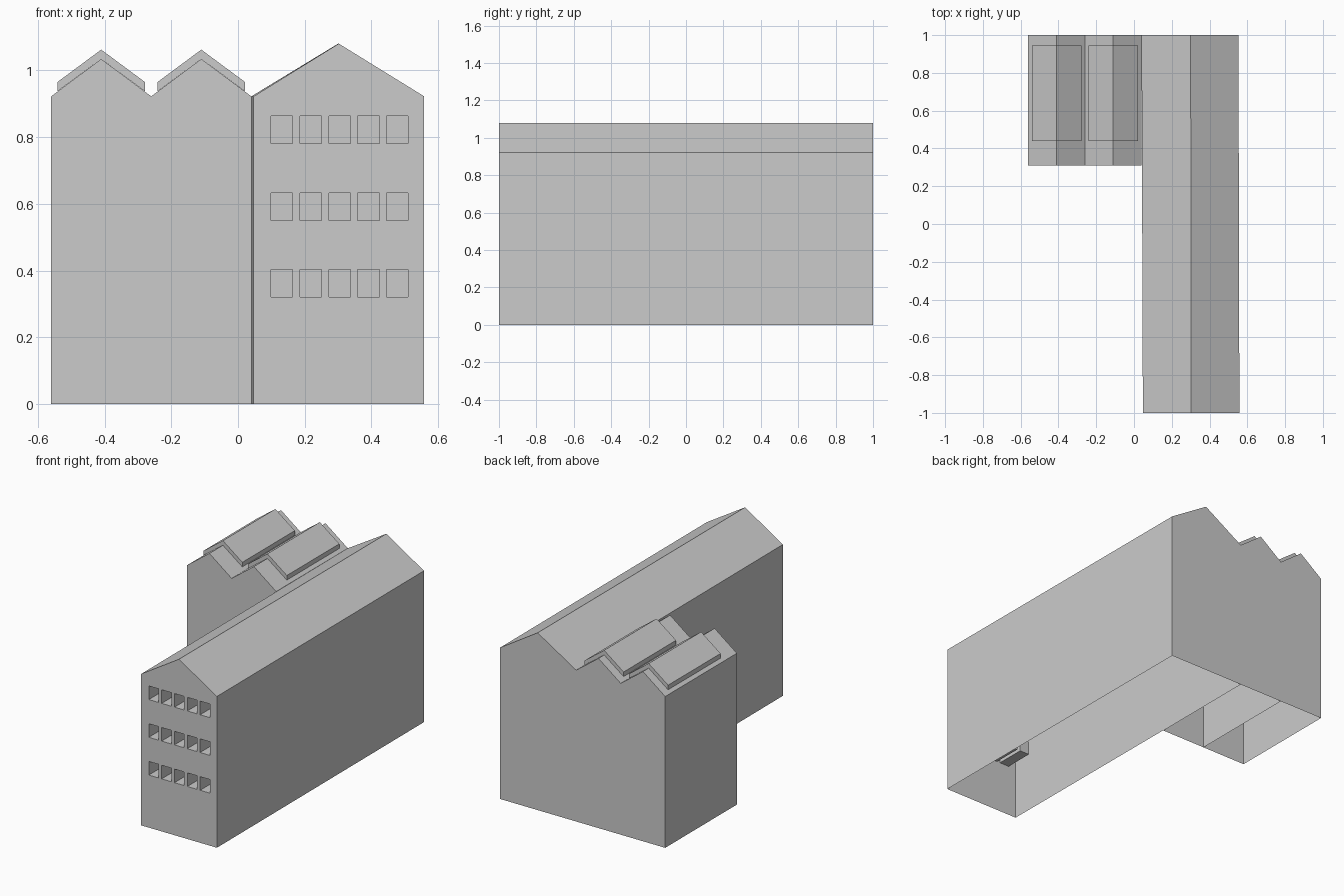
import bpy

if "Cube" in bpy.data.objects:
    bpy.data.objects.remove(bpy.data.objects["Cube"])

EAVE = 0.922


def make_object(name, quads):
    verts, faces = [], []
    for q in quads:
        faces.append(range(len(verts), len(verts) + len(q)))
        verts += q
    mesh = bpy.data.meshes.new(name)
    mesh.from_pydata(verts, [], [list(f) for f in faces])
    obj = bpy.data.objects.new(name, mesh)
    bpy.context.collection.objects.link(obj)
    # weld the shared corners
    import bmesh
    bm = bmesh.new()
    bm.from_mesh(mesh)
    bmesh.ops.remove_doubles(bm, verts=bm.verts, dist=1e-5)
    bm.to_mesh(mesh)
    bm.free()
    return obj


def shell(front, back, y0, y1, open_edges=(), front_cap=True):
    """Faces of a profile (counter-clockwise from the front) run from y0 to y1."""
    a = [(x, y0, z) for x, z in front]
    b = [(x, y1, z) for x, z in back]
    n = len(a)
    out = [[a[i], b[i], b[(i + 1) % n], a[(i + 1) % n]]
           for i in range(n) if i not in open_edges]
    out.append(b[::-1])
    if front_cap:
        out.append(a)
    return out


def gable(x0, x1, ridge_x, ridge_z):
    return [(x0, 0), (x1, 0), (x1, EAVE), (ridge_x, ridge_z), (x0, EAVE)]


# long wing: open underneath, slightly skewed in plan
x0, x1 = 0.047, 0.558
wing = shell(gable(x0, x1, 0.302, 1.08), gable(0.04, 0.553, 0.30, 1.08),
             -1, 1, open_edges=(0,), front_cap=False)
wing.append([(x1, -1, EAVE), (0.302, -1, 1.08), (x0, -1, EAVE)])

# front wall as a grid with deep window recesses
DEPTH = 0.18
xs, zs = [x0], [0]
for i in range(5):
    xs += [0.099 + i * 0.0865, 0.164 + i * 0.0865]
for i in range(3):
    zs += [0.32 + i * 0.23, 0.403 + i * 0.23]
xs.append(x1)
zs.append(EAVE)
for i in range(len(xs) - 1):
    for j in range(len(zs) - 1):
        ring = [(xs[i], -1, zs[j]), (xs[i + 1], -1, zs[j]),
                (xs[i + 1], -1, zs[j + 1]), (xs[i], -1, zs[j + 1])]
        if i % 2 and j % 2:
            deep = [(x, y + DEPTH, z) for x, y, z in ring]
            wing.append(deep)
            for k in range(4):
                m = (k + 1) % 4
                wing.append([ring[k], ring[m], deep[m], deep[k]])
        else:
            wing.append(ring)
make_object("long_wing", wing)

# two narrow gabled blocks with raised roof panels
for side, cx in (("left", -0.41), ("right", -0.11)):
    prof = gable(cx - 0.15, cx + 0.15, cx, 1.034)
    make_object(side + "_block", shell(prof, prof, 0.31, 1, open_edges=(0,)))
    w, low = 0.131, 0.937
    panel = [(cx - w, low), (cx, 1.034), (cx + w, low),
             (cx + w, 0.965), (cx, 1.062), (cx - w, 0.965)]
    make_object(side + "_roof_panel",
                shell(panel, panel, 0.44, 0.945, open_edges=(0, 1)))
